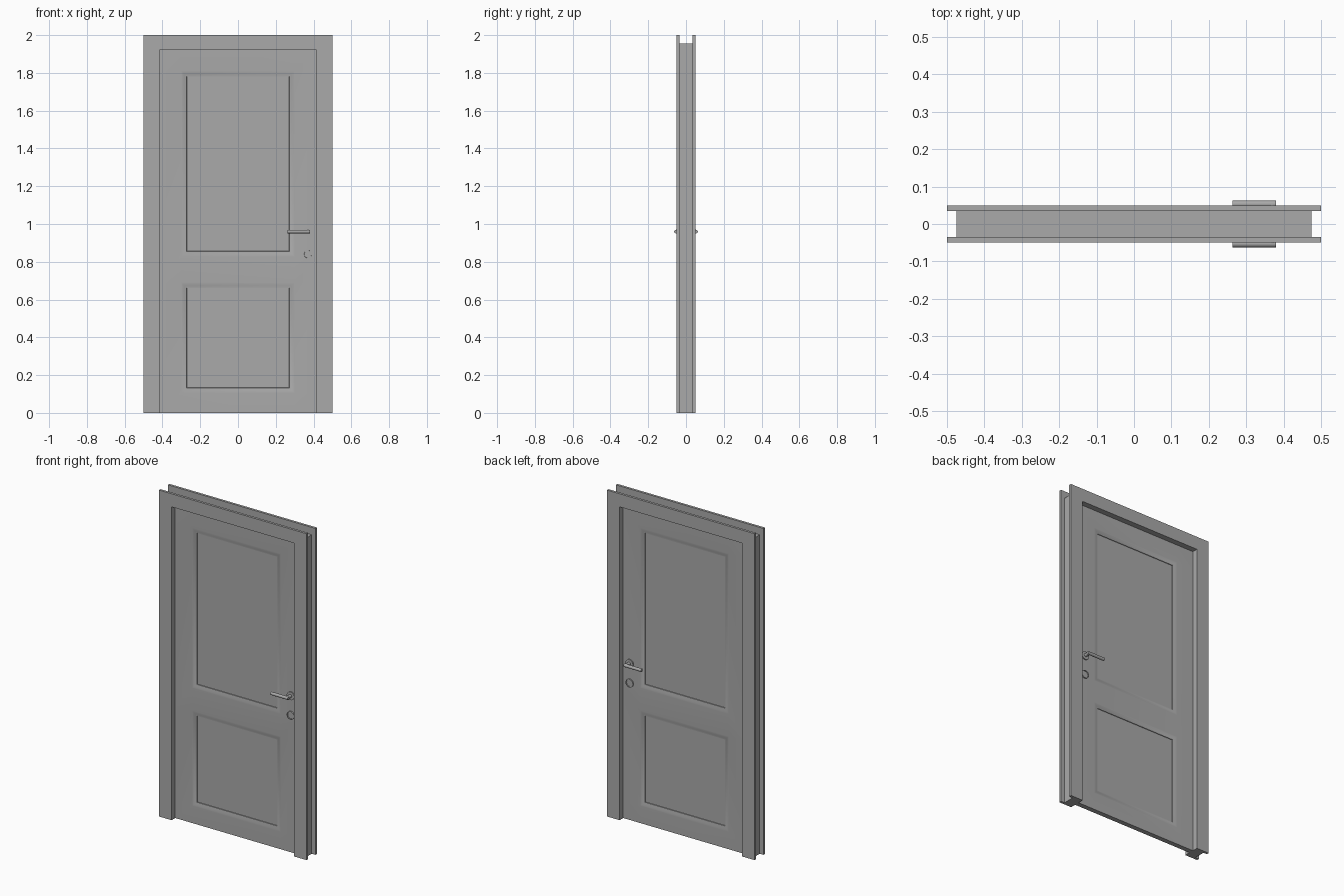
import bpy, bmesh, math
from mathutils import Matrix, Vector

cube = bpy.data.objects.get("Cube")
if cube:
    bpy.data.objects.remove(cube, do_unlink=True)


def material(name, value):
    m = bpy.data.materials.new(name)
    m.use_nodes = True
    m.diffuse_color = (value, value, value, 1)
    m.node_tree.nodes["Principled BSDF"].inputs["Base Color"].default_value = m.diffuse_color
    return m


GREY = material("plain grey", 0.4)
OPEN_X, OPEN_Z = 0.415, 1.92      # doorway opening
DOOR_Y = 0.015                    # half thickness of the door leaf


def finish(name, bm, mirror=False, smooth=None):
    bmesh.ops.recalc_face_normals(bm, faces=bm.faces)
    mesh = bpy.data.meshes.new(name)
    bm.to_mesh(mesh)
    bm.free()
    mesh.materials.append(GREY)
    ob = bpy.data.objects.new(name, mesh)
    bpy.context.collection.objects.link(ob)
    if mirror:
        mod = ob.modifiers.new("other side", 'MIRROR')
        mod.use_axis = (False, True, False)
    if smooth:
        bpy.ops.object.select_all(action='DESELECT')
        ob.select_set(True)
        bpy.context.view_layer.objects.active = ob
        bpy.ops.object.shade_smooth_by_angle(angle=math.radians(smooth))
    return ob


def doorway_frame(name, half_width, top, y0, y1):
    """Three-sided frame around the opening, extruded from y0 to y1."""
    bm = bmesh.new()
    outer = [(-half_width, 0), (-half_width, top), (half_width, top), (half_width, 0)]
    inner = [(-OPEN_X, 0), (-OPEN_X, OPEN_Z), (OPEN_X, OPEN_Z), (OPEN_X, 0)]
    o = [bm.verts.new((x, y0, z)) for x, z in outer]
    i = [bm.verts.new((x, y0, z)) for x, z in inner]
    faces = [bm.faces.new((o[k], o[k + 1], i[k + 1], i[k])) for k in range(3)]
    ext = bmesh.ops.extrude_face_region(bm, geom=faces, use_keep_orig=True)
    verts = [g for g in ext["geom"] if isinstance(g, bmesh.types.BMVert)]
    bmesh.ops.translate(bm, verts=verts, vec=(0, y1 - y0, 0))
    return finish(name, bm)


# Casings on both wall sides, with the jamb between them
doorway_frame("front_casing", 0.5, 2.0, -0.05, -0.035)
doorway_frame("back_casing", 0.5, 2.0, 0.035, 0.05)
doorway_frame("jamb", 0.475, 1.955, -0.035, 0.035)

# Door leaf: a gridded face with two moulded, sunken panels, mirrored to the back
bm = bmesh.new()
xs = [-OPEN_X, -0.30, 0.30, OPEN_X]
zs = [0, 0.105, 0.69, 0.827, 1.81, OPEN_Z]
grid = [[bm.verts.new((x, -DOOR_Y, z)) for x in xs] for z in zs]
panels = []
for r in range(len(zs) - 1):
    for c in range(len(xs) - 1):
        f = bm.faces.new((grid[r][c], grid[r][c + 1], grid[r + 1][c + 1], grid[r + 1][c]))
        if c == 1 and r in (1, 3):
            panels.append(f)
rim = [e for e in bm.edges if e.is_boundary]
ext = bmesh.ops.extrude_edge_only(bm, edges=rim)
for g in ext["geom"]:
    if isinstance(g, bmesh.types.BMVert):
        g.co.y = 0
# Moulding steps: (inset width, drop)
for width, drop in [(0.008, 0.0012), (0.010, 0.0035), (0.010, 0.0013), (0.001, 0.003)]:
    for f in panels:
        bmesh.ops.inset_region(bm, faces=[f], thickness=width, use_even_offset=True)
        for v in f.verts:
            v.co.y += drop
finish("door_leaf", bm, mirror=True, smooth=35)


def disc(bm, x, z, y0, y1, radius, sides=32):
    """Cylinder along y between y0 and y1."""
    place = Matrix.Translation((x, (y0 + y1) / 2, z)) @ Matrix.Rotation(math.pi / 2, 4, 'X')
    bmesh.ops.create_cone(bm, cap_ends=True, segments=sides, radius1=radius,
                          radius2=radius, depth=abs(y1 - y0), matrix=place)


LOCK_X, LEVER_Z, KEY_Z = 0.37, 0.96, 0.84

# Round rosette behind the lever
bm = bmesh.new()
disc(bm, LOCK_X, LEVER_Z, -DOOR_Y, -DOOR_Y - 0.007, 0.025)
finish("handle_rosette", bm, mirror=True, smooth=30)

# Key rosette with a shallow sunken centre
bm = bmesh.new()
disc(bm, LOCK_X, KEY_Z, -DOOR_Y, -DOOR_Y - 0.007, 0.025)
cap = min(bm.faces, key=lambda f: f.calc_center_median().y)
bmesh.ops.inset_region(bm, faces=[cap], thickness=0.005)
bmesh.ops.inset_region(bm, faces=[cap], thickness=0.0005)
for v in cap.verts:
    v.co.y += 0.004
finish("key_rosette", bm, mirror=True, smooth=30)

# Lever: spindle out of the door and a round bar towards the door middle
bm = bmesh.new()
disc(bm, LOCK_X, LEVER_Z, -DOOR_Y, -0.053, 0.010, 24)
bar = Matrix.Translation(Vector((0.3215, -0.053, LEVER_Z))) @ Matrix.Rotation(math.pi / 2, 4, 'Y')
bmesh.ops.create_cone(bm, cap_ends=True, segments=24, radius1=0.0095, radius2=0.0095,
                      depth=0.117, matrix=bar)
finish("lever_handle", bm, mirror=True, smooth=30)
